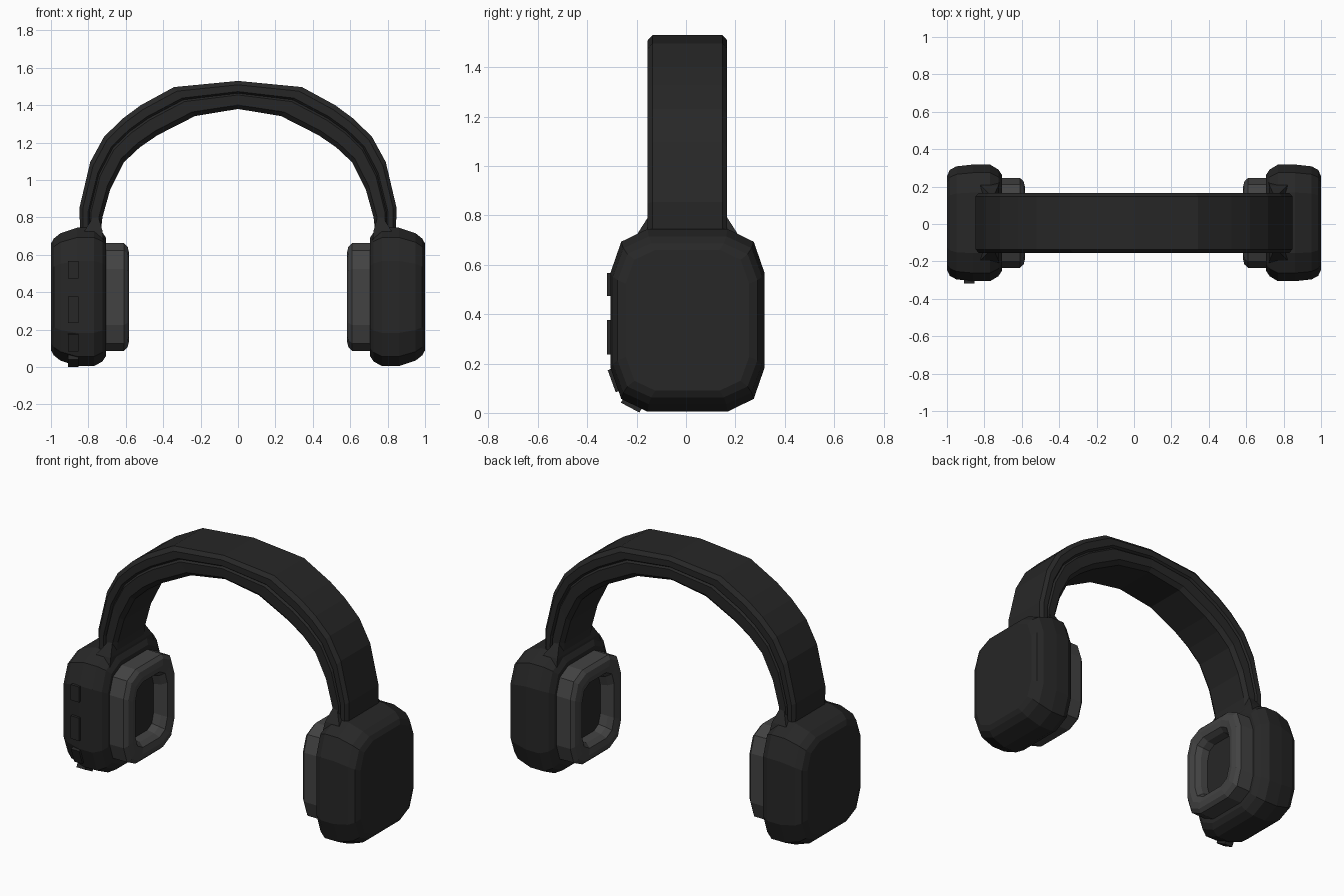
import bpy, bmesh, math
from mathutils import Matrix

if "Cube" in bpy.data.objects:
    bpy.data.objects.remove(bpy.data.objects["Cube"])

CY, CZ = 0.006, 0.375          # centre of the ear cups


def material(name, v):
    m = bpy.data.materials.new(name)
    m.diffuse_color = (v, v, v, 1)
    m.use_nodes = True
    m.node_tree.nodes["Principled BSDF"].inputs["Base Color"].default_value = m.diffuse_color
    return m


BLACK = material("black_plastic", 0.02)
GREY = material("cushion_grey", 0.055)


def loft(name, rings, mat, caps=(True, True), mirror=False):
    """Skin a list of closed rings that have equal point counts."""
    bm = bmesh.new()
    vs = [[bm.verts.new(p) for p in r] for r in rings]
    n = len(rings[0])
    for a, b in zip(vs, vs[1:]):
        for i in range(n):
            j = (i + 1) % n
            bm.faces.new((a[i], a[j], b[j], b[i]))
    if caps[0]:
        bm.faces.new(vs[0])
    if caps[1]:
        bm.faces.new(vs[-1])
    bmesh.ops.recalc_face_normals(bm, faces=bm.faces)
    me = bpy.data.meshes.new(name)
    bm.to_mesh(me)
    bm.free()
    me.materials.append(mat)
    ob = bpy.data.objects.new(name, me)
    bpy.context.collection.objects.link(ob)
    if mirror:
        ob.modifiers.new("Mirror", 'MIRROR').use_mirror_merge = False
    return ob


def outline(x, hy, hz):
    """Twelve-sided rounded rectangle in the plane x = const."""
    q = [(1, .52), (.86, .86), (.52, 1)]
    pts = q + [(-a, b) for a, b in q[::-1]]
    pts += [(-a, -b) for a, b in pts]
    return [(x, CY + a * hy, CZ + b * hz) for a, b in pts]


# Ear cups: x, half width, half height
cup = [(1.0, .25, .285), (.985, .283, .312), (.95, .302, .34), (.86, .312, .37),
       (.77, .312, .37), (.725, .285, .345), (.705, .255, .315)]
loft("ear_cup", [outline(*r) for r in cup], BLACK, mirror=True)

# Ear cushions: outer wall, rolled rim and recess
cushion = [(.72, .24, .29), (.61, .24, .288), (.59, .222, .268), (.582, .19, .235),
           (.59, .155, .20), (.62, .135, .18), (.69, .125, .165)]
loft("ear_cushion", [outline(*r) for r in cushion], GREY, (False, False), True)
loft("speaker_plate", [outline(.665, .14, .18), outline(.70, .14, .18)], BLACK, mirror=True)

# Headband: paired inner and outer points from the right end to the crown
outer = [(.845, .71), (.847, .855), (.79, 1.096), (.717, 1.23), (.62, 1.326),
         (.52, 1.40), (.342, 1.497), (0, 1.53)]
inner = [(.735, .71), (.725, .80), (.684, .947), (.61, 1.095), (.525, 1.175),
         (.43, 1.24), (.23, 1.342), (0, 1.38)]
# Cross-section: depth from inner to outer, half width, with a seam groove
half = [(0, .13), (.14, .155), (.50, .158), (.56, .146), (.62, .16), (.86, .161), (1, .142)]
section = half + [(t, -w) for t, w in half[::-1]]
arc = list(zip(inner, outer))
arc += [((-i[0], i[1]), (-o[0], o[1])) for i, o in arc[-2::-1]]
loft("headband", [[(i[0] + (o[0] - i[0]) * t, CY + w, i[1] + (o[1] - i[1]) * t)
                   for t, w in section] for i, o in arc], BLACK)


# Flared hinge brackets where the band meets the cup
def rect(z, x0, x1, hy):
    return [(x0, CY - hy, z), (x1, CY - hy, z), (x1, CY + hy, z), (x0, CY + hy, z)]


loft("hinge_bracket", [rect(.68, .72, .83, .215), rect(.73, .725, .82, .20),
                       rect(.80, .745, .775, .155)], BLACK, mirror=True)

# Control buttons following the front edge of the left cup: y, z, length, tilt
for k, (y, z, length, tilt) in enumerate([(-.300, .52, .095, 0), (-.300, .307, .14, 0),
                                          (-.283, .135, .095, 20), (-.217, .038, .085, 62)]):
    bm = bmesh.new()
    bmesh.ops.create_cube(bm, size=1, matrix=Matrix.Translation((-.88, y, z))
                          @ Matrix.Rotation(math.radians(tilt), 4, 'X')
                          @ Matrix.Diagonal((.056, .038, length, 1)))
    me = bpy.data.meshes.new(f"control_button_{k + 1}")
    bm.to_mesh(me)
    bm.free()
    me.materials.append(BLACK)
    bpy.context.collection.objects.link(bpy.data.objects.new(me.name, me))
